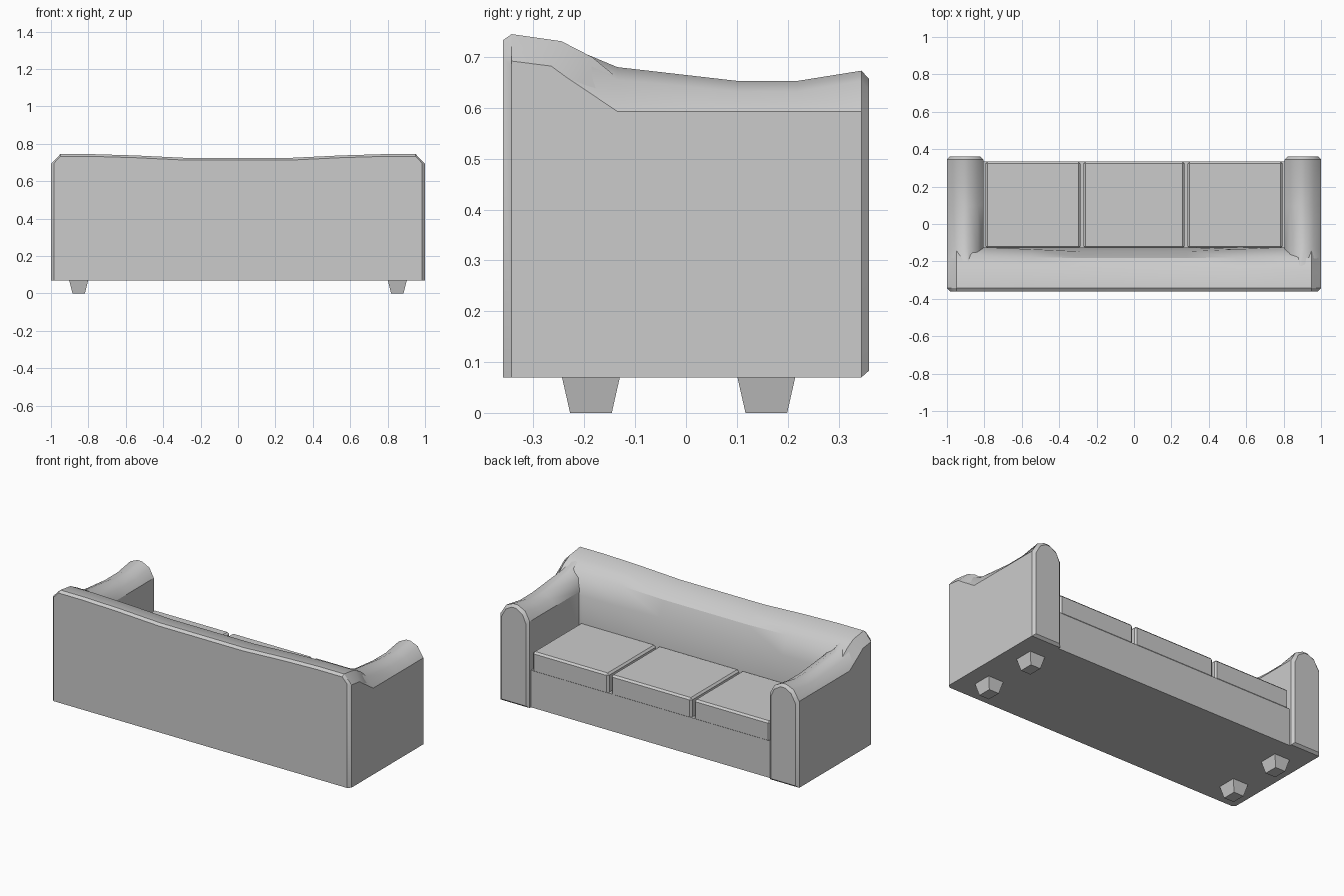
import bpy, bmesh, math

if "Cube" in bpy.data.objects:
    bpy.data.objects.remove(bpy.data.objects["Cube"])


def finish(bm, name, smooth=False):
    bmesh.ops.recalc_face_normals(bm, faces=bm.faces[:])
    me = bpy.data.meshes.new(name)
    bm.to_mesh(me)
    bm.free()
    ob = bpy.data.objects.new(name, me)
    bpy.context.collection.objects.link(ob)
    if smooth:
        bpy.ops.object.select_all(action='DESELECT')
        ob.select_set(True)
        bpy.context.view_layer.objects.active = ob
        bpy.ops.object.shade_smooth_by_angle(angle=math.radians(32))
    return ob


def loft(name, rings, smooth=False):
    """Skin a list of equal-length closed sections and cap both ends."""
    bm = bmesh.new()
    vs = [[bm.verts.new(p) for p in r] for r in rings]
    n = len(vs[0])
    for a, b in zip(vs, vs[1:]):
        for i in range(n):
            j = (i + 1) % n
            bm.faces.new((a[i], a[j], b[j], b[i]))
    bm.faces.new(vs[0])
    bm.faces.new(vs[-1])
    return finish(bm, name, smooth)


def rect(x0, x1, y0, y1, z):
    return [(x0, y0, z), (x1, y0, z), (x1, y1, z), (x0, y1, z)]


def box(name, x0, x1, y0, y1, z0, z1, bevel=0):
    ob = loft(name, [rect(x0, x1, y0, y1, z0), rect(x0, x1, y0, y1, z1)])
    if bevel:
        m = ob.modifiers.new("soft_edge", 'BEVEL')
        m.width, m.segments = bevel, 1
    return ob


# Backrest: side-profile sections lofted along x, dipping in the middle
# x, rear y, rear z, rear top z, crest (y, z), slope (y, z), lip (y, z)
half = [
    (1.0, -.343, .682, .692, (-.265, .682), (-.205, .638), (-.145, .593)),
    (.983, -.36, .698, .711, (-.258, .699), (-.198, .658), (-.14, .614)),
    (.95, -.36, .733, .745, (-.245, .731), (-.185, .70), (-.13, .655)),
    (.78, -.36, .733, .745, (-.245, .731), (-.175, .685), (-.125, .575)),
    (.55, -.36, .726, .738, (-.245, .724), (-.178, .675), (-.135, .57)),
    (.28, -.36, .713, .725, (-.245, .711), (-.182, .665), (-.147, .57)),
]


def back_ring(s, sx):
    x, ry, rz, tz, c, d, l = s
    yz = [(ry, .07), (ry, rz), (-.343, tz), c, d, l, (max(l[0], -.125), .40),
          (max(l[0], -.125), .07)]
    return [(sx * x, y, z) for y, z in yz]


loft("backrest", [back_ring(s, 1) for s in half] +
     [back_ring(s, -1) for s in reversed(half)], True)

# Arms: rounded-top sections lofted along y
# y, outer z, shoulder z, top z, edge inset, bottom z
stations = [
    (.36, .58, .635, .657, .015, .083),
    (.345, .593, .653, .673, 0, .07),
    (.22, .593, .632, .653, 0, .07),
    (.10, .593, .632, .653, 0, .07),
    (-.135, .593, .655, .680, 0, .07),
    (-.25, .670, .715, .728, 0, .07),
]
for side, s in (("right", 1), ("left", -1)):
    rings = []
    for y, zo, zs, zt, i, zb in stations:
        zi = min(zo, .593)
        zq = zs if y > -.2 else .68
        xz = [(1 - i, zb), (1 - i, zo), (.962 - i / 2, zs), (.915, zt),
              (.885, zt), (.835 + i / 2, zq - .005), (.805 + i, zi),
              (.805 + i, zb)]
        rings.append([(s * x, y, z) for x, z in xz])
    loft(side + "_arm", rings, True)

# Seat base below the cushions
box("seat_base", -.82, .82, -.2, .333, .07, .295)

# Three seat cushions with narrow gaps
for name, x0, x1 in (("left", -.795, -.287), ("middle", -.27, .27),
                     ("right", .287, .795)):
    box(name + "_seat_cushion", x0, x1, -.13, .335, .285, .41, .011)

# Tapered feet
for sx, xn in ((1, "right"), (-1, "left")):
    for cy, yn in ((-.187, "rear"), (.158, "open_side")):
        cx = sx * .852
        loft(f"{xn}_{yn}_foot",
             [rect(cx - .033, cx + .033, cy - .041, cy + .041, 0),
              rect(cx - .052, cx + .052, cy - .058, cy + .058, .075)])
